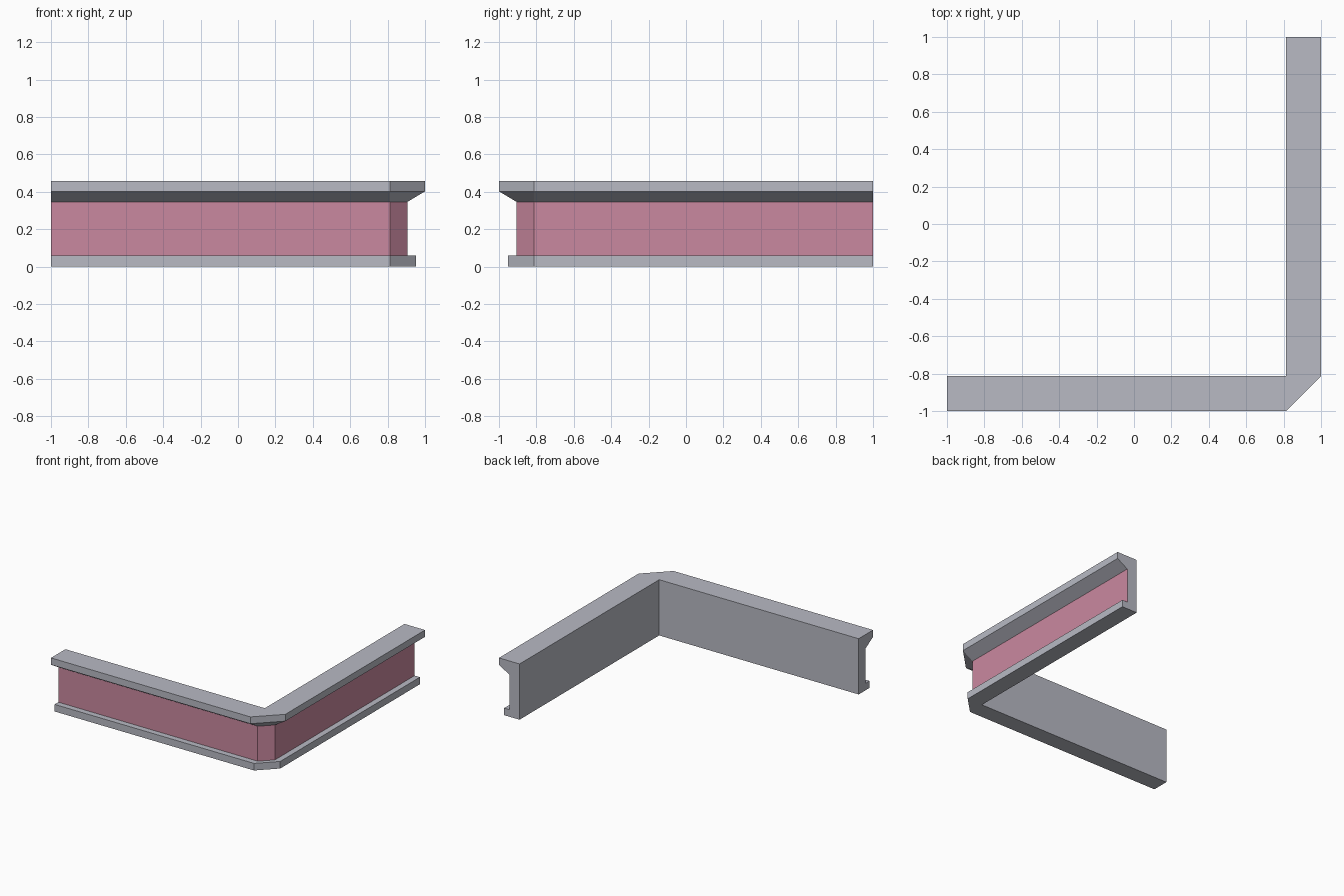
import bpy
import bmesh

old = bpy.data.objects.get("Cube")
if old:
    bpy.data.objects.remove(old, do_unlink=True)


def material(name, colour):
    mat = bpy.data.materials.new(name)
    mat.use_nodes = True
    mat.diffuse_color = (*colour, 1)
    mat.node_tree.nodes["Principled BSDF"].inputs["Base Color"].default_value = (*colour, 1)
    return mat


grey = material("pale_grey", (0.48, 0.49, 0.55))
pink = material("dusty_pink", (0.59, 0.25, 0.35))

# Cross-section: distance out from the inner wall, height
CORNER = 0.813
PROFILE = [(0, 0), (0.14, 0), (0.14, 0.058), (0.092, 0.058),
           (0.092, 0.345), (0.187, 0.402), (0.187, 0.458), (0, 0.458)]
PANEL = 3  # profile edge that carries the pink panel

# Stations along the L: left end, both sides of the cut corner, back end
STATIONS = [lambda d: (-1, -CORNER - d), lambda d: (CORNER, -CORNER - d),
            lambda d: (CORNER + d, -CORNER), lambda d: (CORNER + d, 1)]

bm = bmesh.new()
rings = [[bm.verts.new((*place(d), z)) for d, z in PROFILE] for place in STATIONS]
count = len(PROFILE)

# Sweep the section along the stations
for a, b in zip(rings, rings[1:]):
    for i in range(count):
        j = (i + 1) % count
        face = bm.faces.new((a[i], b[i], b[j], a[j]))
        face.material_index = int(i == PANEL)

# Close both ends and weld the inner corner
bm.faces.new(rings[0])
bm.faces.new(rings[-1][::-1])
bmesh.ops.remove_doubles(bm, verts=bm.verts, dist=0.0001)
bmesh.ops.recalc_face_normals(bm, faces=bm.faces)

mesh = bpy.data.meshes.new("corner_wall")
bm.to_mesh(mesh)
bm.free()
mesh.materials.append(grey)
mesh.materials.append(pink)
wall = bpy.data.objects.new("corner_wall", mesh)
bpy.context.collection.objects.link(wall)
